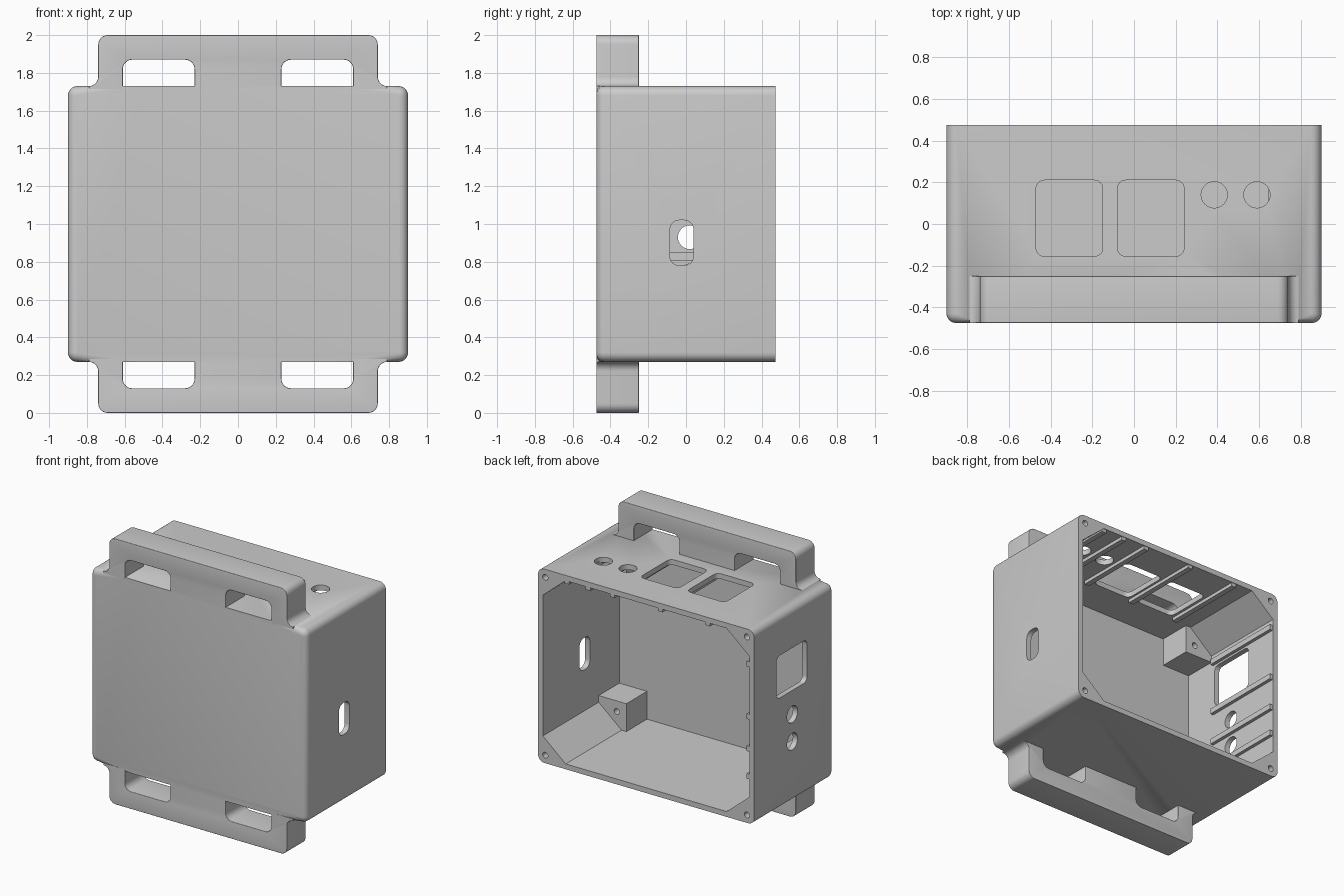
import bpy, bmesh, math
from mathutils import Vector

if "Cube" in bpy.data.objects:
    bpy.data.objects.remove(bpy.data.objects["Cube"])

# Single plastic colour
grey = bpy.data.materials.new("plain grey plastic")
grey.use_nodes = True
grey.diffuse_color = (0.6, 0.6, 0.6, 1)
grey.node_tree.nodes["Principled BSDF"].inputs["Base Color"].default_value = (0.6, 0.6, 0.6, 1)

W, D, H = 0.9, 0.475, 0.73      # half width, half depth, half height of the case
MID = 1.0                       # height of the case centre
WALL = 0.04


def outline(corners, steps=6):
    """Polygon from (a, b, radius) corners; right-angled corners get an arc."""
    pts = []
    for i, (a, b, r) in enumerate(corners):
        p = Vector((a, b))
        back = (Vector(corners[i - 1][:2]) - p).normalized()
        ahead = (Vector(corners[(i + 1) % len(corners)][:2]) - p).normalized()
        centre = p + (back + ahead) * r
        for k in range(steps + 1 if r else 1):
            t = k / steps * math.pi / 2
            q = centre - (ahead * math.cos(t) + back * math.sin(t)) * r
            if not pts or (q - pts[-1]).length > 1e-4:
                pts.append(q)
    if (pts[0] - pts[-1]).length < 1e-4:
        pts.pop()
    return pts


def rect(a0, a1, b0, b1, r=0.0):
    return outline([(a0, b0, r), (a1, b0, r), (a1, b1, r), (a0, b1, r)])


def circle(a, b, r):
    return rect(a - r, a + r, b - r, b + r, r)


def add_prism(bm, pts, axis, lo, hi):
    """Extrude a 2D outline along an axis."""
    def place(p, t):
        return {"x": (t, p.x, p.y), "y": (p.x, t, p.y), "z": (p.x, p.y, t)}[axis]
    low = [bm.verts.new(place(p, lo)) for p in pts]
    high = [bm.verts.new(place(p, hi)) for p in pts]
    bm.faces.new(low)
    bm.faces.new(high[::-1])
    for i in range(len(pts)):
        bm.faces.new((low[i - 1], low[i], high[i], high[i - 1]))
    bmesh.ops.recalc_face_normals(bm, faces=bm.faces[:])


def round_edges(bm, test, size):
    edges = [e for e in bm.edges if test(*[v.co for v in e.verts])]
    bmesh.ops.bevel(bm, geom=edges, offset=size, segments=5, profile=0.5,
                    affect="EDGES", clamp_overlap=True)


def make(name, bm):
    mesh = bpy.data.meshes.new(name)
    bm.to_mesh(mesh)
    bm.free()
    mesh.materials.append(grey)
    obj = bpy.data.objects.new(name, mesh)
    bpy.context.scene.collection.objects.link(obj)
    return obj


def cut(obj, cutter):
    """Subtract the cutter for good and drop it."""
    mod = obj.modifiers.new("cut", "BOOLEAN")
    mod.operation, mod.solver, mod.object = "DIFFERENCE", "EXACT", cutter
    bpy.context.view_layer.update()
    graph = bpy.context.evaluated_depsgraph_get()
    mesh = bpy.data.meshes.new_from_object(obj.evaluated_get(graph))
    obj.modifiers.clear()
    obj.data = mesh
    bpy.data.objects.remove(cutter)


# Case: rounded block, front side edges rounded
bm = bmesh.new()
add_prism(bm, rect(-W, W, MID - H, MID + H, 0.05), "y", -D, D)
round_edges(bm, lambda p, q: max(p.y, q.y) < -D + 0.01
            and min(abs(p.x), abs(q.x)) > W - 0.051 and p.x * q.x > 0, 0.045)
case = make("case", bm)

# Cavity open at the back, with sloped corners that carry the lid screws
bm = bmesh.new()
cx, cz, sx, sz = W - WALL, H - WALL, 0.19, 0.16
quarter = [(cx, cz - sz), (cx - sx, cz)]
ring = (quarter + [(-x, z) for x, z in quarter[::-1]]
        + [(-x, -z) for x, z in quarter] + [(x, -z) for x, z in quarter[::-1]])
add_prism(bm, [Vector((x, MID + z)) for x, z in ring], "y", -D + WALL, D + 0.1)
cut(case, make("cavity_cutter", bm))

# Connector openings and lid screw holes
bm = bmesh.new()
for x in (-0.47, -0.08):
    add_prism(bm, rect(x, x + 0.32, -0.155, 0.21, 0.04), "z", 1.6, 1.8)
for x in (0.385, 0.59):
    add_prism(bm, circle(x, 0.14, 0.063), "z", 1.6, 1.8)
add_prism(bm, rect(-0.155, 0.21, 1.11, 1.43, 0.04), "x", -1, -0.8)
for z in (0.93, 0.725):
    add_prism(bm, circle(0.02, z, 0.063), "x", -1, -0.8)
add_prism(bm, rect(-0.085, 0.04, 0.78, 1.02, 0.05), "x", 0.8, 1)
for sx in (-1, 1):
    for sz in (-1, 1):
        add_prism(bm, circle(sx * 0.84, MID + sz * 0.67, 0.022), "y", 0.2, 0.6)
cut(case, make("opening_cutter", bm))

# Carrying handles above and below, each with two slots
top, foot, base = 2.0, MID + H, MID + H - 0.015
half = [(0.23, base, 0), (0.23, 1.87, 0.05), (0.61, 1.87, 0.05), (0.61, base, 0),
        (0.79, base, 0), (0.79, foot, 0), (0.74, foot, 0.05), (0.74, top, 0.05)]
profile = half + [(-x, z, r) for x, z, r in half[::-1]]
for name, side in (("top_handle", 1), ("bottom_handle", -1)):
    bm = bmesh.new()
    pts = [Vector((p.x, MID + side * (p.y - MID))) for p in outline(profile)]
    add_prism(bm, pts, "y", -D, -0.25)
    round_edges(bm, lambda p, q: abs(p.y - q.y) < 0.01
                and max(abs(p.z - MID), abs(q.z - MID)) > H + 0.004, 0.035)
    make(name, bm)

# Inner screw bosses in the front corners
for side_x, word_x in ((1, "left"), (-1, "right")):
    for side_z, word_z in ((1, "upper"), (-1, "lower")):
        def block(a, b, c, d):
            xs, zs = sorted((side_x * a, side_x * b)), sorted((MID + side_z * c, MID + side_z * d))
            return rect(*xs, *zs)
        bm = bmesh.new()
        add_prism(bm, block(0.63, cx + 0.01, 0.48, cz + 0.01), "y", -D + 0.02, -0.19)
        boss = make(word_x + "_" + word_z + "_boss", bm)
        bm = bmesh.new()
        add_prism(bm, circle(side_x * 0.71, MID + side_z * 0.56, 0.022), "y", -0.36, 0)
        cut(boss, make("boss_hole_cutter", bm))

# Divider ribs inside the roof and the right wall
bm = bmesh.new()
for x in (0.665, 0.487, 0.285, -0.115, -0.51):
    add_prism(bm, rect(x - 0.02, x + 0.02, MID + cz - 0.025, MID + cz + 0.01), "y", -0.17, D - 0.005)
make("roof_ribs", bm)
bm = bmesh.new()
for z in (1.465, 1.07, 0.828, 0.62):
    add_prism(bm, rect(-cx - 0.01, -cx + 0.025, z - 0.02, z + 0.02), "y", -0.17, D - 0.005)
make("wall_ribs", bm)

# Smooth the rounded edges, keep corners crisp
for obj in bpy.context.scene.objects:
    obj.select_set(obj.type == "MESH")
    if obj.type == "MESH":
        bpy.context.view_layer.objects.active = obj
bpy.ops.object.shade_smooth_by_angle(angle=math.radians(35))
